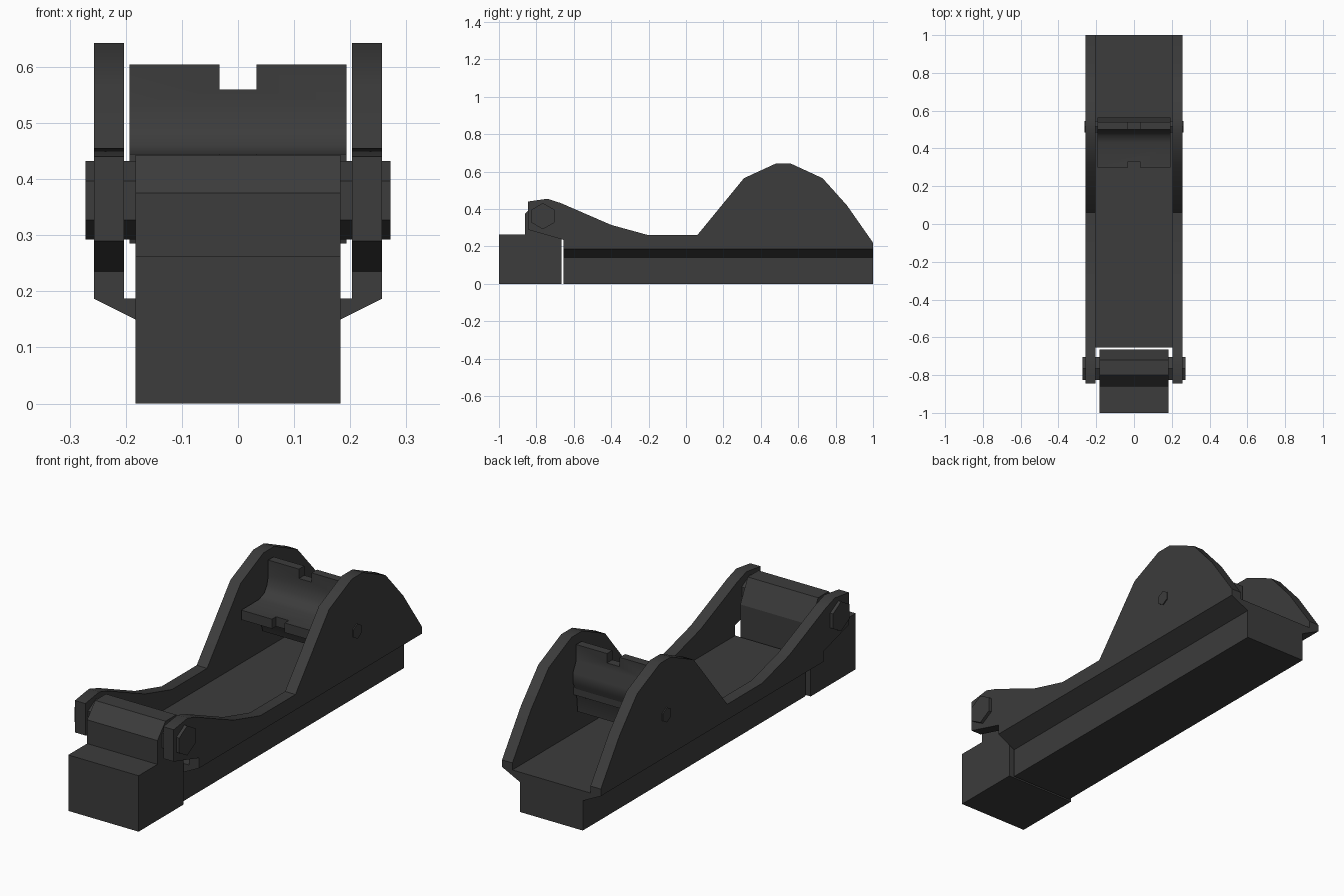
import bpy, bmesh, math
from mathutils import Matrix

if "Cube" in bpy.data.objects:
    bpy.data.objects.remove(bpy.data.objects["Cube"])

metal = bpy.data.materials.new("dark_grey_metal")
metal.diffuse_color = (0.045, 0.045, 0.045, 1)
metal.use_nodes = True
metal.node_tree.nodes["Principled BSDF"].inputs["Base Color"].default_value = metal.diffuse_color


def finish(name, bm):
    bmesh.ops.recalc_face_normals(bm, faces=bm.faces)
    me = bpy.data.meshes.new(name)
    bm.to_mesh(me)
    bm.free()
    me.materials.append(metal)
    ob = bpy.data.objects.new(name, me)
    bpy.context.collection.objects.link(ob)
    return ob


def prism(name, pts, a, b, axis="x"):
    """Extrude a profile from a to b: (y, z) along x, or (x, z) along y."""
    bm = bmesh.new()
    place = (lambda p, t: (t, p[0], p[1])) if axis == "x" else (lambda p, t: (p[0], t, p[1]))
    lo = [bm.verts.new(place(p, a)) for p in pts]
    hi = [bm.verts.new(place(p, b)) for p in pts]
    n = len(pts)
    bm.faces.new(lo)
    bm.faces.new(hi[::-1])
    for i in range(n):
        j = (i + 1) % n
        bm.faces.new((lo[i], lo[j], hi[j], hi[i]))
    return finish(name, bm)


def pin(name, y, z, r, half):
    """Six-sided pin along x with a corner pointing up."""
    pts = [(y + r * math.sin(i * math.pi / 3), z + r * math.cos(i * math.pi / 3)) for i in range(6)]
    return prism(name, pts, -half, half)


def smooth(ob, deg):
    bpy.ops.object.select_all(action="DESELECT")
    ob.select_set(True)
    bpy.context.view_layer.objects.active = ob
    bpy.ops.object.shade_smooth_by_angle(angle=math.radians(deg))


# Base rail with flared top edges
prism("base_rail", [(-0.163, 0), (0.163, 0), (0.163, 0.14), (0.257, 0.187),
                    (-0.257, 0.187), (-0.163, 0.14)], -0.655, 1.0, "y")

# Side plates with front hinge arms
plate = [(-0.845, 0.29), (-0.845, 0.44), (-0.74, 0.455), (-0.67, 0.432), (-0.40, 0.315),
         (-0.20, 0.26), (0.06, 0.26), (0.31, 0.565), (0.48, 0.643), (0.56, 0.643),
         (0.73, 0.565), (0.86, 0.42), (1.0, 0.22), (1.0, 0.187), (-0.655, 0.187), (-0.655, 0.235)]
for side, name in ((-1, "left_side_plate"), (1, "right_side_plate")):
    smooth(prism(name, plate, side * 0.203, side * 0.257), 30)

# Front block with raised hinge lug
prism("front_block", [(-1, 0), (-1, 0.263), (-0.86, 0.263), (-0.86, 0.375), (-0.80, 0.443),
                      (-0.72, 0.443), (-0.665, 0.335), (-0.665, 0)], -0.183, 0.183)

# Hinge pin and leaf pivot pin
pin("hinge_pin", -0.765, 0.362, 0.07, 0.272)
pin("leaf_pivot_pin", 0.515, 0.385, 0.035, 0.262)

# L-shaped leaf with a notch in each leg
leaf = prism("folding_leaf", [(0.30, 0.445), (0.43, 0.445), (0.47, 0.46), (0.49, 0.49), (0.50, 0.53),
                              (0.50, 0.604), (0.54, 0.604), (0.54, 0.53), (0.565, 0.48), (0.565, 0.43),
                              (0.54, 0.39), (0.53, 0.285), (0.46, 0.285), (0.43, 0.37), (0.40, 0.40),
                              (0.30, 0.40)], -0.193, 0.193)
cutters = [
    prism("top_notch_cutter", [(0.45, 0.56), (0.6, 0.56), (0.6, 0.7), (0.45, 0.7)], -0.033, 0.033),
    prism("front_notch_cutter", [(0.25, 0.35), (0.33, 0.35), (0.33, 0.5), (0.25, 0.5)], -0.033, 0.033)]
for c in cutters:
    m = leaf.modifiers.new("notch", "BOOLEAN")
    m.operation, m.solver, m.object = "DIFFERENCE", "EXACT", c
dg = bpy.context.evaluated_depsgraph_get()
cut_mesh = bpy.data.meshes.new_from_object(leaf.evaluated_get(dg))
leaf.modifiers.clear()
leaf.data = cut_mesh
for c in cutters:
    bpy.data.objects.remove(c)
smooth(leaf, 40)
